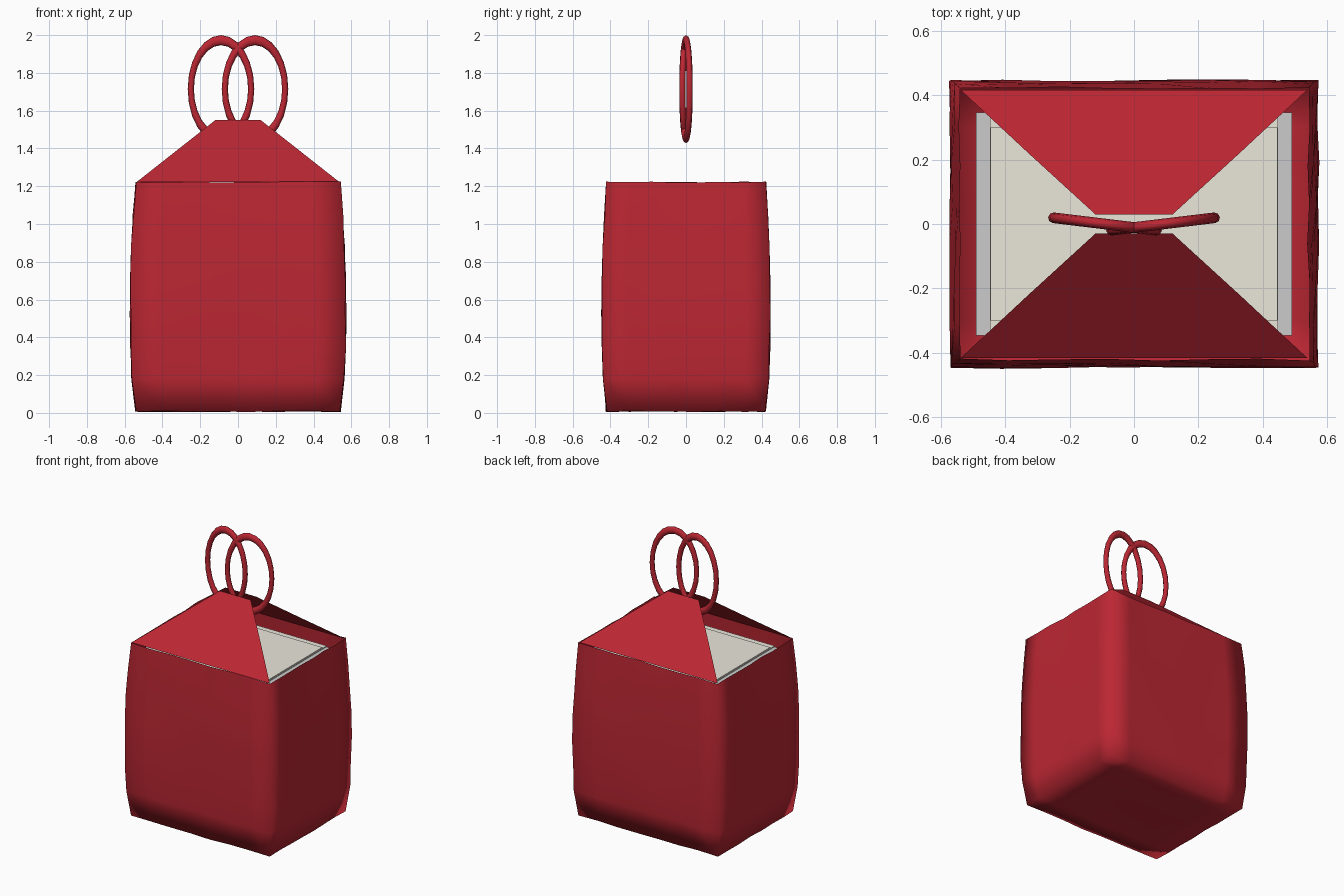
import bpy, bmesh, math, random
from mathutils import Matrix

if "Cube" in bpy.data.objects:
    bpy.data.objects.remove(bpy.data.objects["Cube"])

random.seed(4)


def material(name, color):
    m = bpy.data.materials.new(name)
    m.diffuse_color = (*color, 1)
    m.use_nodes = True
    m.node_tree.nodes["Principled BSDF"].inputs["Base Color"].default_value = m.diffuse_color
    return m


RED = material("red_fabric", (0.5, 0.02, 0.033))
CREAM = material("cream_board", (0.83, 0.80, 0.71))


def finish(name, bm, mat=None, smooth=False):
    bmesh.ops.recalc_face_normals(bm, faces=bm.faces)
    for f in bm.faces:
        f.smooth = smooth
    me = bpy.data.meshes.new(name)
    bm.to_mesh(me)
    bm.free()
    ob = bpy.data.objects.new(name, me)
    bpy.context.collection.objects.link(ob)
    if mat:
        me.materials.append(mat)
    return ob


def box(name, sx, sy, z0, z1, mat=None):
    bm = bmesh.new()
    bmesh.ops.create_cube(bm, size=1)
    for v in bm.verts:
        v.co = (v.co.x * sx, v.co.y * sy, z0 if v.co.z < 0 else z1)
    return finish(name, bm, mat)


# Bag body: open cube, bulging in the middle, slightly crumpled
bm = bmesh.new()
bmesh.ops.create_cube(bm, size=2)
bmesh.ops.subdivide_edges(bm, edges=bm.edges[:], cuts=6, use_grid_fill=True)
bmesh.ops.delete(bm, geom=[f for f in bm.faces if f.calc_center_median().z > 0.99],
                 context='FACES')
for v in bm.verts:
    x, y, z = v.co
    t = (z + 1) / 2
    bulge = 0.03 * math.sin(math.pi * t ** 0.8) ** 0.8 if 0 < t < 1 else 0
    j = lambda a: random.uniform(-a, a)
    v.co = (x * (0.541 + bulge + j(0.004)),
            y * (0.421 + 0.8 * bulge + j(0.004)),
            0.008 + 1.214 * t + j(0.003))
finish("bag_body", bm, RED, smooth=True)

# Top flaps folding up to the handles
for side, label in ((-1, "front"), (1, "back")):
    bm = bmesh.new()
    rows = []
    for hw, y, z in ((0.537, 0.415, 1.222), (0.33, 0.222, 1.385), (0.12, 0.03, 1.55)):
        rows.append([bm.verts.new((hw * k, side * y, z)) for k in (-1, -0.33, 0.33, 1)])
    for a, b in zip(rows, rows[1:]):
        for i in range(3):
            bm.faces.new((a[i], a[i + 1], b[i + 1], b[i]))
    finish(label + "_flap", bm, RED)

# Packed contents just below the rim
box("inner_box", 0.98, 0.69, 0.03, 1.165)
box("inner_lid", 0.894, 0.69, 1.16, 1.172, CREAM)
box("inner_panel", 0.89, 0.60, 1.17, 1.178, CREAM)

# Two oval ring handles, crossing each other
R, r, NU, NV = 0.161, 0.0165, 24, 8
for side, label in ((-1, "left"), (1, "right")):
    bm = bmesh.new()
    rings = []
    for i in range(NU):
        a = 2 * math.pi * i / NU
        ring = []
        for k in range(NV):
            b = 2 * math.pi * k / NV
            d = R + r * math.cos(b)
            ring.append(bm.verts.new((d * math.cos(a), r * math.sin(b),
                                      1.61 * d * math.sin(a))))
        rings.append(ring)
    for i in range(NU):
        p, q = rings[i], rings[(i + 1) % NU]
        for k in range(NV):
            n = (k + 1) % NV
            bm.faces.new((p[k], p[n], q[n], q[k]))
    bm.transform(Matrix.Translation((side * 0.09, 0, 1.714)) @
                 Matrix.Rotation(side * 0.12, 4, 'Z'))
    finish(label + "_handle", bm, RED, smooth=True)
